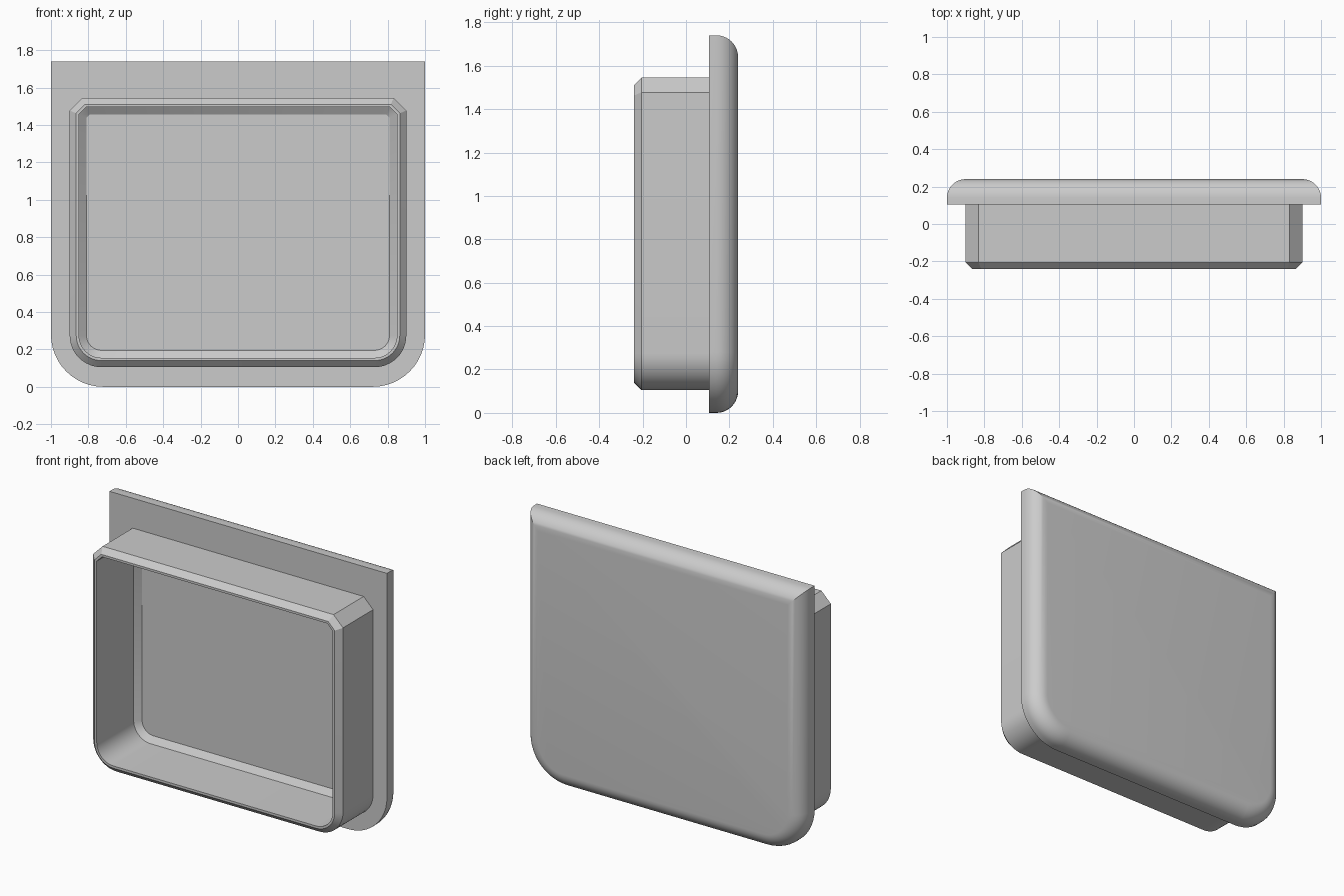
import bpy
import bmesh
from math import cos, sin, pi, sqrt

cube = bpy.data.objects.get("Cube")
if cube:
    bpy.data.objects.remove(cube, do_unlink=True)

ARC_STEPS = 12      # segments in each rounded bottom corner
FILLET_STEPS = 10   # segments in the rounded back edge

grey = bpy.data.materials.new("plain_grey")
grey.use_nodes = True
grey.diffuse_color = (0.6, 0.6, 0.6, 1)
grey.node_tree.nodes["Principled BSDF"].inputs["Base Color"].default_value = (0.6, 0.6, 0.6, 1)


def outline(half_width, bottom, top, radius, chamfer, inset):
    """Rounded bottom corners, chamfered top corners, offset inward by inset."""
    w, b, t, r = half_width - inset, bottom + inset, top - inset, radius - inset
    c = max(chamfer - inset * (2 - sqrt(2)), 0)
    half = []
    for i in range(ARC_STEPS + 1):
        a = pi / 2 * i / ARC_STEPS
        half.append((w - r + r * sin(a), b + r - r * cos(a)))
    half += [(w, t - c), (w - c, t)]
    return half + [(-x, z) for x, z in reversed(half)]


def rim(inset):
    return outline(0.9, 0.105, 1.545, 0.17, 0.068, inset)


def plate(inset):
    return outline(1.0, 0.0, 1.74, 0.28, 0.0, inset)


# Sections in order: tray floor, inner wall, lip, outer wall, plate, rounded back
sections = [
    (rim(0.09), 0.17),
    (rim(0.05), 0.14),
    (rim(0.05), -0.24),
    (rim(0.035), -0.24),
    (rim(0.0), -0.205),
    (rim(0.0), 0.105),
    (plate(0.0), 0.105),
]
for i in range(FILLET_STEPS + 1):
    a = pi / 2 * i / FILLET_STEPS
    sections.append((plate(0.1 * (1 - cos(a))), 0.14 + 0.1 * sin(a)))

# Loft the sections into one closed shell
bm = bmesh.new()
rings = [[bm.verts.new((x, y, z)) for x, z in pts] for pts, y in sections]
for lower, upper in zip(rings, rings[1:]):
    n = len(lower)
    for i in range(n):
        j = (i + 1) % n
        bm.faces.new((lower[i], lower[j], upper[j], upper[i]))
bm.faces.new(rings[0])
bm.faces.new(rings[-1])
bmesh.ops.remove_doubles(bm, verts=bm.verts[:], dist=0.0001)
bmesh.ops.recalc_face_normals(bm, faces=bm.faces[:])

mesh = bpy.data.meshes.new("tray_cover")
bm.to_mesh(mesh)
bm.free()
mesh.materials.append(grey)
cover = bpy.data.objects.new("tray_cover", mesh)
bpy.context.collection.objects.link(cover)

# Smooth the rounded areas and keep the chamfers crisp
bpy.ops.object.select_all(action="DESELECT")
cover.select_set(True)
bpy.context.view_layer.objects.active = cover
bpy.ops.object.shade_smooth_by_angle(angle=pi / 6)
